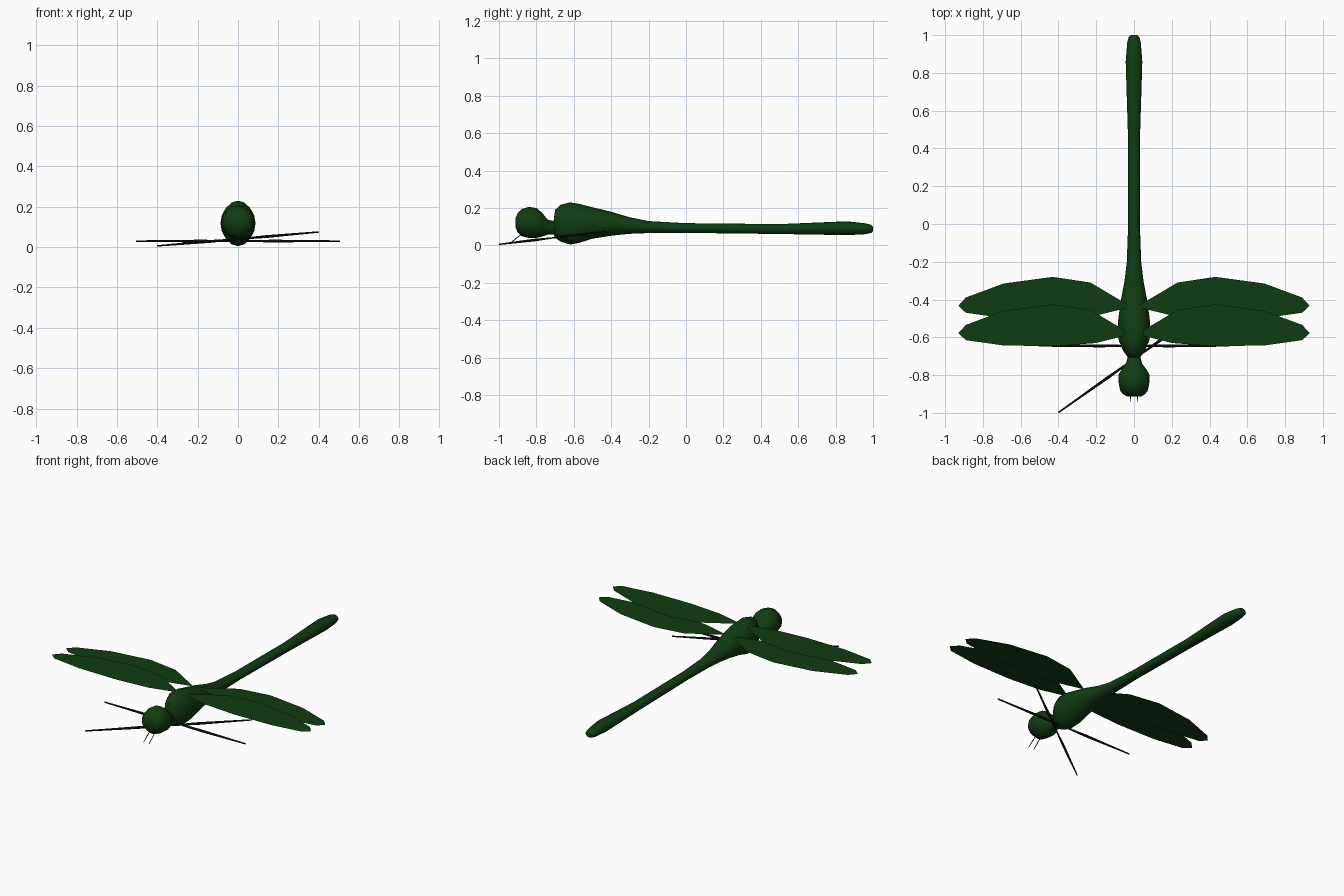
import bpy
import bmesh
import math
from mathutils import Vector

default_cube = bpy.data.objects.get("Cube")
if default_cube:
    bpy.data.objects.remove(default_cube, do_unlink=True)


def make_material(name, colour):
    material = bpy.data.materials.new(name)
    material.use_nodes = True
    material.diffuse_color = colour
    shader = material.node_tree.nodes["Principled BSDF"]
    shader.inputs["Base Color"].default_value = colour
    shader.inputs["Roughness"].default_value = 0.8
    return material


dark_green = make_material("dark green", (0.005, 0.046, 0.006, 1))
near_black = make_material("near black", (0.01, 0.007, 0.008, 1))


def finish(name, mesh_data, material, smooth_angle=None):
    """Turn a bmesh into a named, coloured object."""
    bmesh.ops.recalc_face_normals(mesh_data, faces=mesh_data.faces)
    mesh = bpy.data.meshes.new(name)
    mesh_data.to_mesh(mesh)
    mesh_data.free()
    mesh.materials.append(material)
    part = bpy.data.objects.new(name, mesh)
    bpy.context.collection.objects.link(part)
    if smooth_angle:
        bpy.ops.object.select_all(action="DESELECT")
        part.select_set(True)
        bpy.context.view_layer.objects.active = part
        bpy.ops.object.shade_smooth_by_angle(angle=math.radians(smooth_angle))
    return part


def loft(name, sections, sides=16):
    """Skin elliptical rings given as (y, bottom, top, half width)."""
    mesh_data = bmesh.new()
    rings = []
    for y, bottom, top, half_width in sections:
        middle, half_height = (bottom + top) / 2, (top - bottom) / 2
        ring = []
        for step in range(sides):
            angle = math.tau * step / sides
            ring.append(mesh_data.verts.new((
                half_width * math.cos(angle), y,
                middle + half_height * math.sin(angle))))
        rings.append(ring)
    for near, far in zip(rings, rings[1:]):
        for step in range(sides):
            after = (step + 1) % sides
            mesh_data.faces.new((near[step], near[after], far[after], far[step]))
    mesh_data.faces.new(rings[0])
    mesh_data.faces.new(rings[-1])
    return finish(name, mesh_data, dark_green, smooth_angle=40)


def spindle(name, start, end, radius, tip_radius, sides=6):
    """Thin rod, thickest a third of the way along, narrowing to both ends."""
    start, end = Vector(start), Vector(end)
    turn = (end - start).to_track_quat("Z", "Y")
    mesh_data = bmesh.new()
    rings = []
    for along, size in ((0, tip_radius), (0.35, radius), (1, tip_radius)):
        centre = start.lerp(end, along)
        ring = []
        for step in range(sides):
            angle = math.tau * step / sides
            offset = Vector((math.cos(angle), math.sin(angle), 0)) * size
            ring.append(mesh_data.verts.new(centre + turn @ offset))
        rings.append(ring)
    for near, far in zip(rings, rings[1:]):
        for step in range(sides):
            after = (step + 1) % sides
            mesh_data.faces.new((near[step], near[after], far[after], far[step]))
    mesh_data.faces.new(rings[0])
    mesh_data.faces.new(rings[-1])
    return finish(name, mesh_data, near_black, smooth_angle=40)


# Rounded head narrowing into the neck
loft("head", [
    (-0.912, 0.1, 0.145, 0.04),
    (-0.9, 0.07, 0.172, 0.06),
    (-0.88, 0.05, 0.194, 0.074),
    (-0.84, 0.04, 0.206, 0.081),
    (-0.8, 0.04, 0.2, 0.083),
    (-0.77, 0.047, 0.175, 0.066),
    (-0.74, 0.057, 0.138, 0.043),
    (-0.69, 0.06, 0.125, 0.03),
])

# Deep thorax flowing into the long tail
loft("thorax_and_tail", [
    (-0.708, 0.06, 0.13, 0.025),
    (-0.7, 0.04, 0.19, 0.037),
    (-0.67, 0.02, 0.218, 0.058),
    (-0.62, 0.005, 0.23, 0.08),
    (-0.57, 0.014, 0.222, 0.087),
    (-0.5, 0.036, 0.204, 0.083),
    (-0.4, 0.052, 0.18, 0.069),
    (-0.3, 0.062, 0.15, 0.05),
    (-0.2, 0.066, 0.13, 0.038),
    (0, 0.067, 0.119, 0.031),
    (0.5, 0.061, 0.114, 0.033),
    (0.86, 0.055, 0.129, 0.044),
    (0.96, 0.06, 0.118, 0.036),
    (0.99, 0.067, 0.11, 0.028),
    (1, 0.075, 0.1, 0.018),
])

# Flat wings, outlined from the root round the tip and back
wing_outline = [
    (0.02, -0.015), (0.2, -0.06), (0.42, -0.077), (0.69, -0.073),
    (0.89, -0.045), (0.93, -0.008), (0.89, 0.036), (0.69, 0.11),
    (0.43, 0.145), (0.23, 0.115), (0.02, -0.01),
]
for pair, root_y, height in (("front", -0.57, 0.2), ("hind", -0.425, 0.185)):
    for side, sign in (("left", 1), ("right", -1)):
        mesh_data = bmesh.new()
        corners = [mesh_data.verts.new((sign * x, root_y + y, height))
                   for x, y in wing_outline]
        wing_face = mesh_data.faces.new(corners)
        wing = finish(f"{side}_{pair}_wing", mesh_data, dark_green)
        # Face every wing upward
        if wing.data.polygons[0].normal.z < 0:
            wing.data.flip_normals()

# Legs: one pair straight out, one pair on a slanted line
leg_tips = {
    "left_straight_leg": ((0, -0.645, 0.03), (0.505, -0.645, 0.03)),
    "right_straight_leg": ((0, -0.645, 0.03), (-0.505, -0.645, 0.03)),
    "left_slanted_leg": ((0, -0.715, 0.04), (0.4, -0.43, 0.075)),
    "right_slanted_leg": ((0, -0.715, 0.04), (-0.4, -0.998, 0.006)),
}
for name, (root, tip) in leg_tips.items():
    spindle(name, root, tip, radius=0.008, tip_radius=0.004)

# Short feelers under the face
for side, sign in (("left", 1), ("right", -1)):
    spindle(f"{side}_feeler", (sign * 0.018, -0.88, 0.06),
            (sign * 0.02, -0.94, 0.012), radius=0.003, tip_radius=0.002)
